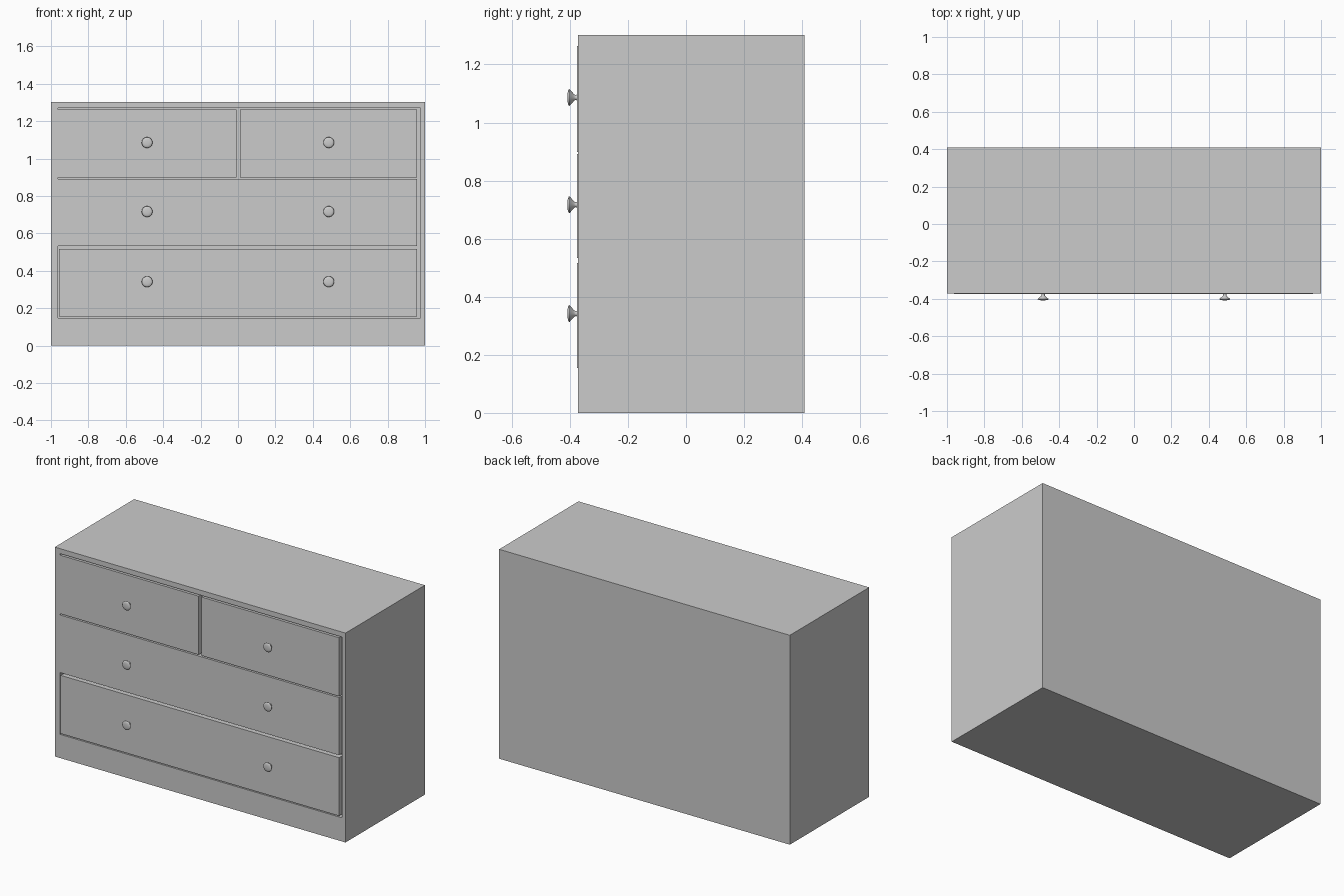
import bpy, bmesh, math

if "Cube" in bpy.data.objects:
    bpy.data.objects.remove(bpy.data.objects["Cube"])

FRONT, BACK, HEIGHT = -0.372, 0.408, 1.302
RECESS = 0.04
OPEN_X = (-0.963, 0.976)
OPEN_Z = (0.147, 1.271)


def finish(bm, name):
    bmesh.ops.recalc_face_normals(bm, faces=bm.faces)
    mesh = bpy.data.meshes.new(name)
    bm.to_mesh(mesh)
    bm.free()
    obj = bpy.data.objects.new(name, mesh)
    bpy.context.collection.objects.link(obj)
    return obj


def box_bmesh(x, y, z):
    bm = bmesh.new()
    bmesh.ops.create_cube(bm, size=1)
    for v in bm.verts:
        v.co = [r[0] if c < 0 else r[1] for c, r in zip(v.co, (x, y, z))]
    bm.normal_update()
    return bm


# Carcass: a box whose front is inset to one opening, then pushed back
bm = box_bmesh((-1, 1), (FRONT, BACK), (0, HEIGHT))
front = next(f for f in bm.faces if f.normal.y < -0.9)
bmesh.ops.inset_individual(bm, faces=[front], thickness=0.04)
mid = HEIGHT / 2
for v in front.verts:
    v.co.x = OPEN_X[v.co.x > 0]
    v.co.z = OPEN_Z[v.co.z > mid]
result = bmesh.ops.extrude_discrete_faces(bm, faces=[front])
for v in result["faces"][0].verts:
    v.co.y = FRONT + RECESS
finish(bm, "carcass")

# Drawer fronts, standing slightly proud with thin gaps between them
drawers = {
    "top_left_drawer": ((-0.962, -0.008), (0.899, 1.263)),
    "top_right_drawer": ((0.01, 0.958), (0.899, 1.263)),
    "middle_drawer": ((-0.962, 0.958), (0.533, 0.891)),
    "bottom_drawer": ((-0.957, 0.958), (0.155, 0.517)),
}
for name, (x, z) in drawers.items():
    finish(box_bmesh(x, (FRONT - 0.003, FRONT + RECESS), z), name)


# Knobs: a lathed profile of (radius, y) from stem to domed face
PROFILE = [(0.011, FRONT), (0.0085, -0.380), (0.011, -0.385), (0.021, -0.394),
           (0.028, -0.400), (0.029, -0.402), (0.027, -0.4045),
           (0.018, -0.4072), (0.009, -0.408), (0, -0.4083)]


def knob(name, x, z):
    bm = bmesh.new()
    verts = [bm.verts.new((r, y, 0)) for r, y in PROFILE]
    edges = [bm.edges.new(pair) for pair in zip(verts, verts[1:])]
    bmesh.ops.spin(bm, geom=verts + edges, cent=(0, 0, 0), axis=(0, 1, 0),
                   angle=math.tau, steps=32)
    bmesh.ops.remove_doubles(bm, verts=bm.verts, dist=1e-5)
    obj = finish(bm, name)
    obj.location = (x, 0, z)
    for p in obj.data.polygons:
        p.use_smooth = True


for row, z in (("top", 1.086), ("middle", 0.717), ("bottom", 0.342)):
    for side, x in (("left", -0.486), ("right", 0.485)):
        knob(f"{row}_{side}_knob", x, z)
